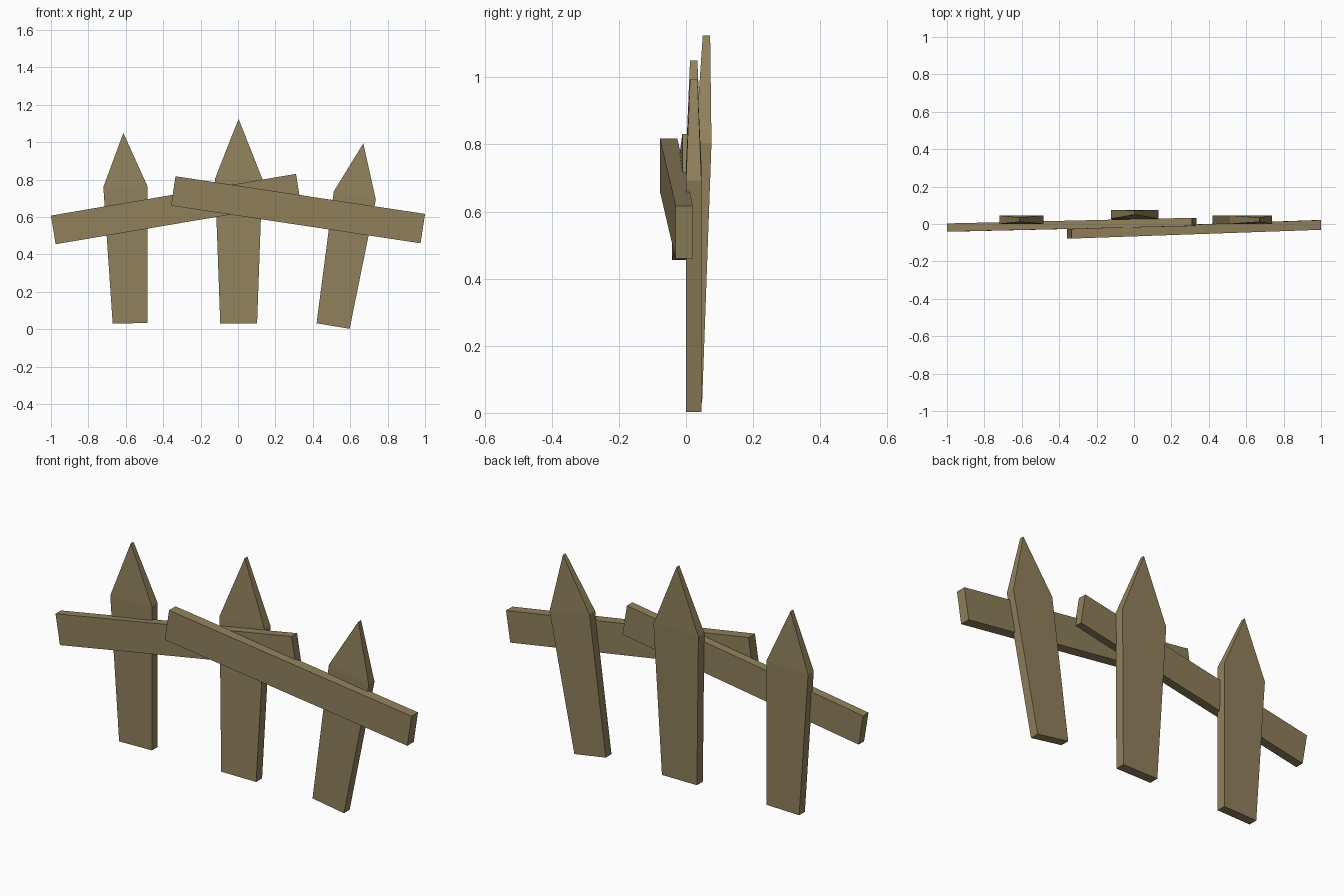
import bpy
import bmesh

if "Cube" in bpy.data.objects:
    bpy.data.objects.remove(bpy.data.objects["Cube"])

wood = bpy.data.materials.new("weathered_wood")
wood.diffuse_color = (0.285, 0.221, 0.107, 1)
wood.use_nodes = True
wood.node_tree.nodes["Principled BSDF"].inputs["Base Color"].default_value = wood.diffuse_color


def slab(name, outline, depths, faces):
    """Board from an xz outline; depths gives (front y, back y) per point."""
    bm = bmesh.new()
    front = [bm.verts.new((x, d[0], z)) for (x, z), d in zip(outline, depths)]
    back = [bm.verts.new((x, d[1], z)) for (x, z), d in zip(outline, depths)]
    for f in faces:
        bm.faces.new([front[i] for i in f])
        bm.faces.new([back[i] for i in reversed(f)])
    n = len(outline)
    for i in range(n):
        j = (i + 1) % n
        bm.faces.new((front[i], back[i], back[j], front[j]))
    bmesh.ops.recalc_face_normals(bm, faces=bm.faces[:])
    mesh = bpy.data.meshes.new(name)
    bm.to_mesh(mesh)
    bm.free()
    mesh.materials.append(wood)
    bpy.context.collection.objects.link(bpy.data.objects.new(name, mesh))


def picket(name, outline, foot, shoulder, tip):
    # outline: foot left, foot right, shoulder right, tip, shoulder left
    slab(name, outline, (foot, foot, shoulder, tip, shoulder),
         ((0, 1, 2, 4), (4, 2, 3)))


def rail(name, outline, left, right):
    # outline: bottom left, bottom right, top right, top left
    slab(name, outline, (left, right, right, left), ((0, 1, 2, 3),))


# Pointed upright boards
picket("left_picket",
       ((-0.67, 0.03), (-0.485, 0.034), (-0.485, 0.767), (-0.613, 1.05), (-0.72, 0.76)),
       (0.0, 0.046), (0.0, 0.046), (0.012, 0.034))
picket("middle_picket",
       ((-0.095, 0.03), (0.102, 0.03), (0.13, 0.805), (0.003, 1.125), (-0.123, 0.805)),
       (0.0, 0.048), (0.028, 0.076), (0.05, 0.072))
picket("right_picket",
       ((0.42, 0.032), (0.597, 0.003), (0.737, 0.693), (0.67, 0.994), (0.512, 0.737)),
       (0.0, 0.046), (0.0, 0.046), (0.012, 0.034))

# Crossed cross boards
rail("left_rail",
     ((-0.975, 0.455), (0.335, 0.677), (0.31, 0.831), (-1.0, 0.608)),
     (-0.041, 0.003), (-0.011, 0.033))
rail("right_rail",
     ((-0.358, 0.661), (0.976, 0.46), (1.0, 0.617), (-0.334, 0.818)),
     (-0.078, -0.026), (-0.031, 0.021))
